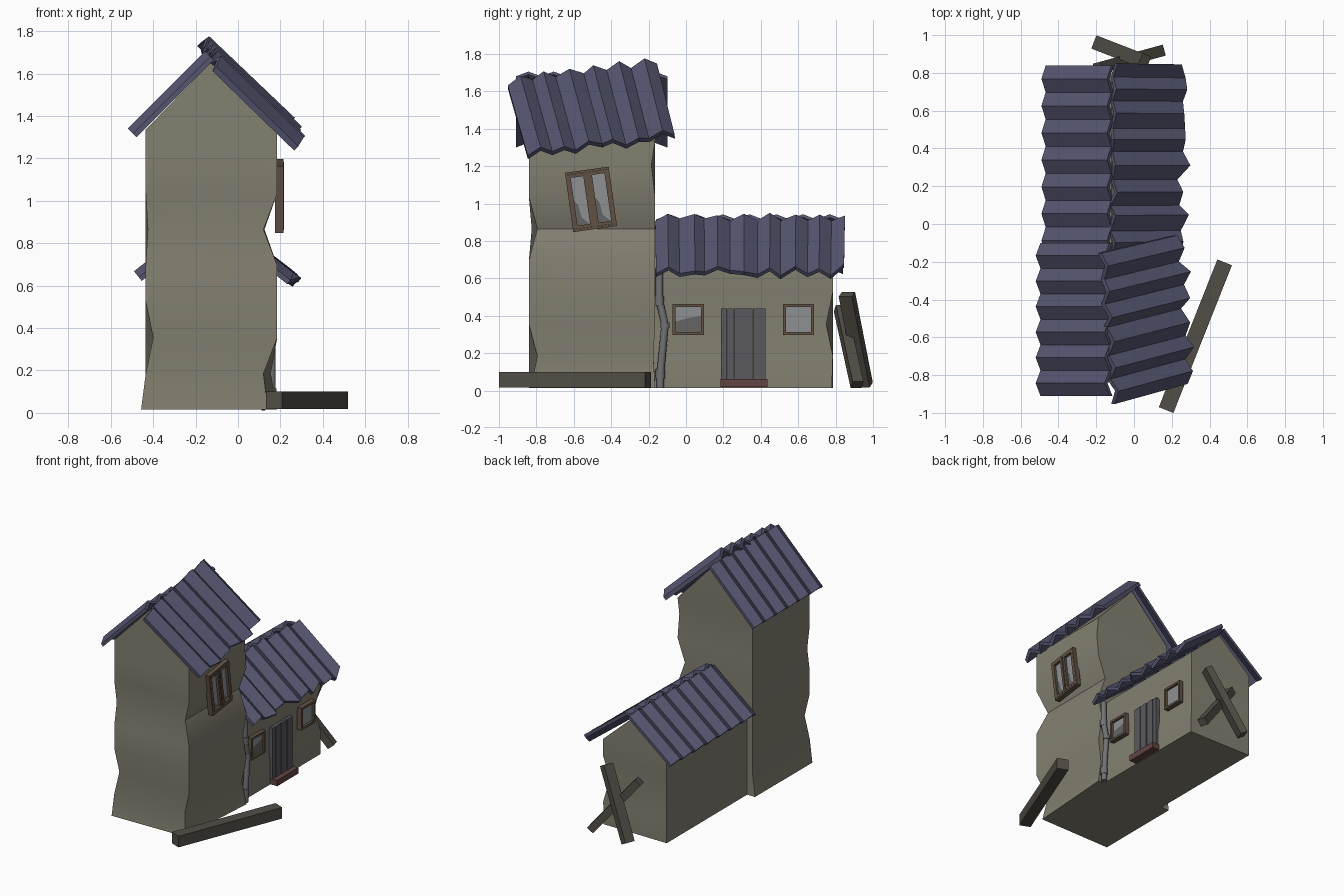
import bpy, bmesh, math, random
from mathutils import Vector, Matrix

if "Cube" in bpy.data.objects:
    bpy.data.objects.remove(bpy.data.objects["Cube"])

random.seed(4)


def material(name, *rgb):
    m = bpy.data.materials.new(name)
    m.diffuse_color = (*rgb, 1)
    m.use_nodes = True
    m.node_tree.nodes["Principled BSDF"].inputs["Base Color"].default_value = m.diffuse_color
    return m


PLASTER = material("plaster", 0.23, 0.215, 0.165)
ROOF = material("roof_metal", 0.09, 0.09, 0.16)
WOOD = material("frame_wood", 0.12, 0.085, 0.06)
BEAM = material("old_timber", 0.085, 0.075, 0.062)
GLASS = material("glass", 0.27, 0.28, 0.29)
DARK = material("dark_pane", 0.13, 0.13, 0.125)
DOOR = material("door_boards", 0.10, 0.10, 0.115)
STEP = material("step_brick", 0.12, 0.06, 0.055)
PIPE = material("pipe_metal", 0.17, 0.17, 0.18)


def finish(name, bm, mat, smooth=None):
    bmesh.ops.recalc_face_normals(bm, faces=bm.faces)
    me = bpy.data.meshes.new(name)
    bm.to_mesh(me)
    bm.free()
    me.materials.append(mat)
    if smooth:
        me.shade_smooth()
        me.set_sharp_from_angle(angle=math.radians(smooth))
    ob = bpy.data.objects.new(name, me)
    bpy.context.collection.objects.link(ob)
    return ob


def add_box(bm, centre, size, world=Matrix()):
    m = world @ Matrix.Translation(centre) @ Matrix.Diagonal((*size, 1))
    bmesh.ops.create_cube(bm, size=1, matrix=m)


def walls(name, x0, x1, y0, y1, eave, peak, ridge_x, dents):
    """Gabled block; dents[(corner, level)] = (dx, dy) shift of one corner."""
    bm = bmesh.new()
    corners = [(x0, y0), (x1, y0), (x1, y1), (x0, y1)]
    zs = [z for z in (0.015 + 0.17 * i for i in range(9)) if z < eave - 0.1] + [eave]
    rings = []
    for lv, z in enumerate(zs):
        ring = []
        for c, (x, y) in enumerate(corners):
            dx, dy = dents.get((c, lv), (0, 0))
            ring.append(bm.verts.new((x + dx, y + dy, z)))
        rings.append(ring)
    for a, b in zip(rings, rings[1:]):
        for i in range(4):
            j = (i + 1) % 4
            bm.faces.new((a[i], a[j], b[j], b[i]))
    front, back = (bm.verts.new((ridge_x, y, peak)) for y in (y0, y1))
    t = rings[-1]
    bm.faces.new(rings[0][::-1])
    bm.faces.new((t[0], t[1], front))
    bm.faces.new((t[2], t[3], back))
    bm.faces.new((t[1], t[2], back, front))
    bm.faces.new((t[3], t[0], front, back))
    return finish(name, bm, PLASTER, 35)


def sheet(name, ridge_a, ridge_b, eave_b, eave_a, folds, amp, thick, ragged=0.0):
    """Zigzag roof sheet spanning four corner points."""
    ra, rb, eb, ea = map(Vector, (ridge_a, ridge_b, eave_b, eave_a))
    n = (rb - ra).cross(ea - ra).normalized()
    if n.z < 0:
        n = -n
    bm = bmesh.new()
    rows = []
    for i in range(folds + 1):
        u = i / folds
        if 0 < i < folds:
            u += random.uniform(-1, 1) * ragged * 3 / folds
        top, low = ra.lerp(rb, u), ea.lerp(eb, u)
        slope = (low - top).normalized()
        low = low + slope * random.uniform(-0.4, 1) * ragged
        top = top + slope * random.uniform(-0.3, 0.3) * ragged
        off = n * amp * (1 if i % 2 else -1)
        rows.append([bm.verts.new(p + off + n * s * thick / 2)
                     for p, s in ((top, 1), (low, 1), (low, -1), (top, -1))])
    for a, b in zip(rows, rows[1:]):
        for i in range(4):
            j = (i + 1) % 4
            bm.faces.new((a[i], a[j], b[j], b[i]))
    bm.faces.new(rows[0])
    bm.faces.new(rows[-1][::-1])
    return finish(name, bm, ROOF)


def timber(name, a, b, w, h):
    a, b = Vector(a), Vector(b)
    d = b - a
    bm = bmesh.new()
    m = Matrix.Translation((a + b) / 2) @ d.to_track_quat('X', 'Z').to_matrix().to_4x4()
    add_box(bm, (0, 0, 0), (d.length, w, h), m)
    return finish(name, bm, BEAM)


def frame(bm, cy, cz, w, h, bar, depth, m):
    for s in (-1, 1):
        add_box(bm, (0, cy + s * (w - bar) / 2, cz), (depth, bar, h), m)
        add_box(bm, (0, cy, cz + s * (h - bar) / 2), (depth, w - 2 * bar, bar), m)


def pane(name, pts, x, m, mat):
    bm = bmesh.new()
    bm.faces.new([bm.verts.new(m @ Vector((x, y, z))) for y, z in pts])
    return finish(name, bm, mat)


# Building blocks with crumbling corners
walls("tower_walls", -0.435, 0.185, -0.84, -0.165, 1.335, 1.66, -0.12, {
    (0, 0): (-0.022, 0), (0, 2): (0.035, 0.01),
    (1, 0): (-0.045, 0.01), (1, 1): (-0.065, 0.045), (1, 5): (-0.065, 0.045),
    (2, 1): (-0.03, -0.01), (2, 3): (-0.03, 0), (2, 5): (-0.06, 0), (2, 7): (0, -0.02),
    (3, 0): (-0.02, 0), (0, 5): (0.01, 0.015)})
walls("house_walls", -0.39, 0.135, -0.18, 0.785, 0.655, 0.885, -0.12, {
    (2, 0): (0, -0.005), (2, 2): (-0.03, -0.035), (1, 2): (-0.01, 0)})

# Roof sheets
sheet("tower_roof_left", (-0.135, -0.91, 1.685), (-0.135, -0.10, 1.685),
      (-0.5, -0.10, 1.32), (-0.5, -0.91, 1.32), 12, 0.018, 0.022)
sheet("tower_roof_right", (-0.10, -0.955, 1.645), (-0.165, -0.155, 1.755),
      (0.24, -0.06, 1.37), (0.28, -0.85, 1.275), 12, 0.024, 0.028, 0.04)
sheet("house_roof_left", (-0.125, -0.16, 0.92), (-0.125, 0.84, 0.92),
      (-0.472, 0.84, 0.645), (-0.472, -0.16, 0.645), 14, 0.018, 0.022)
sheet("house_roof_right", (-0.115, -0.165, 0.92), (-0.115, 0.85, 0.92),
      (0.245, 0.845, 0.645), (0.245, -0.16, 0.635), 15, 0.018, 0.024, 0.045)

# Crooked tower window with two casements
m = Matrix.Translation((0.195, -0.508, 1.022)) @ Matrix.Rotation(math.radians(8), 4, 'X')
bm = bmesh.new()
frame(bm, 0, 0, 0.236, 0.32, 0.012, 0.04, m)
add_box(bm, (0, 0, 0), (0.03, 0.012, 0.30), m)
finish("tower_window_frame", bm, WOOD)
bm = bmesh.new()
for s in (-1, 1):
    frame(bm, s * 0.057, 0, 0.104, 0.294, 0.018, 0.03, m @ Matrix.Translation((0.006, 0, 0)))
finish("tower_window_casements", bm, WOOD)
for s, label in ((-1, "left"), (1, "right")):
    y0, y1 = s * 0.057 - 0.035, s * 0.057 + 0.035
    pane("tower_pane_" + label, [(y0, -0.13), (y1, -0.13), (y1, 0.13), (y0, 0.13)],
         0.002, m, GLASS)
    pane("tower_gap_" + label, [(y0, -0.13), (y1, -0.13), (y0 + 0.03, -0.09), (y0 + 0.02, -0.02),
                                (y0, 0.01)], 0.004, m, DARK)

# Small house windows
for cy, label in ((0.012, "left"), (0.602, "right")):
    m = Matrix.Translation((0.143, cy, 0.38))
    bm = bmesh.new()
    frame(bm, 0, 0, 0.166, 0.166, 0.016, 0.036, m)
    finish("house_window_frame_" + label, bm, WOOD)
    r = 0.067
    pane("house_pane_" + label, [(-r, -r), (r, -r), (r, r), (-r, r)], 0.0, m, GLASS)
    if label == "left":
        pane("house_broken_gap", [(-r, -r), (r, -r), (r, 0.02), (0.01, 0.01), (-r, -0.01)],
             0.003, m, DARK)

# Plank door and step
bm = bmesh.new()
for i in range(7):
    add_box(bm, (0.14, 0.187 + (i + 0.5) * 0.034, 0.25),
            (0.03 + 0.008 * (i % 2), 0.033, 0.38))
finish("door", bm, DOOR)
bm = bmesh.new()
add_box(bm, (0.155, 0.31, 0.04), (0.08, 0.25, 0.044))
finish("door_step", bm, STEP)


# Bent drain pipe with collars
def tube(bm, a, b, r):
    d = b - a
    m = Matrix.Translation((a + b) / 2) @ d.to_track_quat('Z', 'Y').to_matrix().to_4x4()
    bmesh.ops.create_cone(bm, cap_ends=True, segments=10, radius1=r, radius2=r,
                          depth=d.length, matrix=m)


path = [Vector((0.158, y, z)) for y, z in
        ((-0.137, 0.015), (-0.137, 0.09), (-0.112, 0.35), (-0.142, 0.48), (-0.142, 0.65))]
bm = bmesh.new()
for a, b in zip(path, path[1:]):
    tube(bm, a, b, 0.02)
for p, d in ((path[1], 0.025), (path[2], 0.015), (path[3], 0.025)):
    tube(bm, p - Vector((0, 0, d)), p + Vector((0, 0, d)), 0.025)
finish("drain_pipe", bm, PIPE, 40)

# Fallen beam and crossed planks behind the house
timber("fallen_beam", (0.17, -0.985, 0.059), (0.48, -0.203, 0.059), 0.083, 0.083)
timber("leaning_plank_outer", (-0.19, 0.955, 0.03), (0.055, 0.86, 0.515), 0.075, 0.055)
timber("leaning_plank_inner", (0.14, 0.915, 0.03), (-0.19, 0.825, 0.44), 0.06, 0.055)
